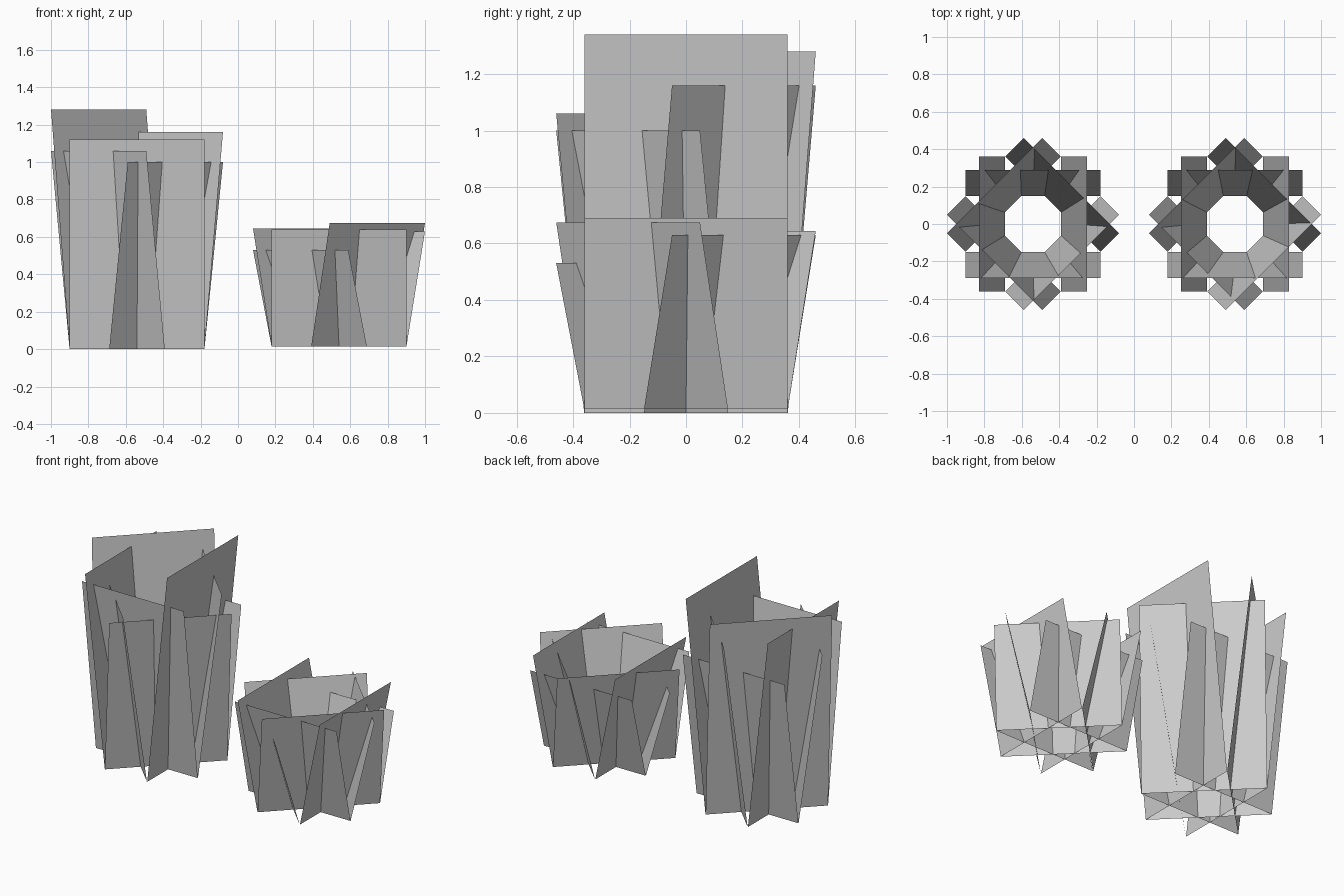
import bpy
from math import sin, cos, pi

if "Cube" in bpy.data.objects:
    bpy.data.objects.remove(bpy.data.objects["Cube"])

HALF_WIDTH = 0.36   # half the width of one leaf card
FOOT = 0.15         # distance of the card's foot from the clump centre
TIP = 0.29          # distance of the card's top edge

DIRECTIONS = ["right", "back_right", "back", "back_left",
              "left", "front_left", "front", "front_right"]


def leaf_card(name, cx, angle, z0, z1):
    """One flat rectangular card leaning outward in the given direction."""
    n = (cos(angle), sin(angle))
    t = (-sin(angle), cos(angle))
    verts = [(cx + n[0] * d + t[0] * s, n[1] * d + t[1] * s, z)
             for d, s, z in ((FOOT, -HALF_WIDTH, z0), (FOOT, HALF_WIDTH, z0),
                             (TIP, HALF_WIDTH, z1), (TIP, -HALF_WIDTH, z1))]
    mesh = bpy.data.meshes.new(name)
    mesh.from_pydata(verts, [], [(0, 1, 2, 3)])
    obj = bpy.data.objects.new(name, mesh)
    bpy.context.collection.objects.link(obj)


def clump(name, cx, z0, tops):
    """Eight cards in an overlapping ring, counter-clockwise from +x."""
    for i, top in enumerate(tops):
        leaf_card(f"{name}_leaf_{DIRECTIONS[i]}", cx, i * pi / 4, z0, top)


# Tall grass clump on the left, short one on the right
clump("tall_grass", -0.54, 0.0, [1.34, 1.16, 0.94, 1.28, 1.21, 1.06, 1.12, 1.0])
clump("short_grass", 0.54, 0.015, [0.69, 0.63, 0.55, 0.645, 0.69, 0.53, 0.64, 0.675])
